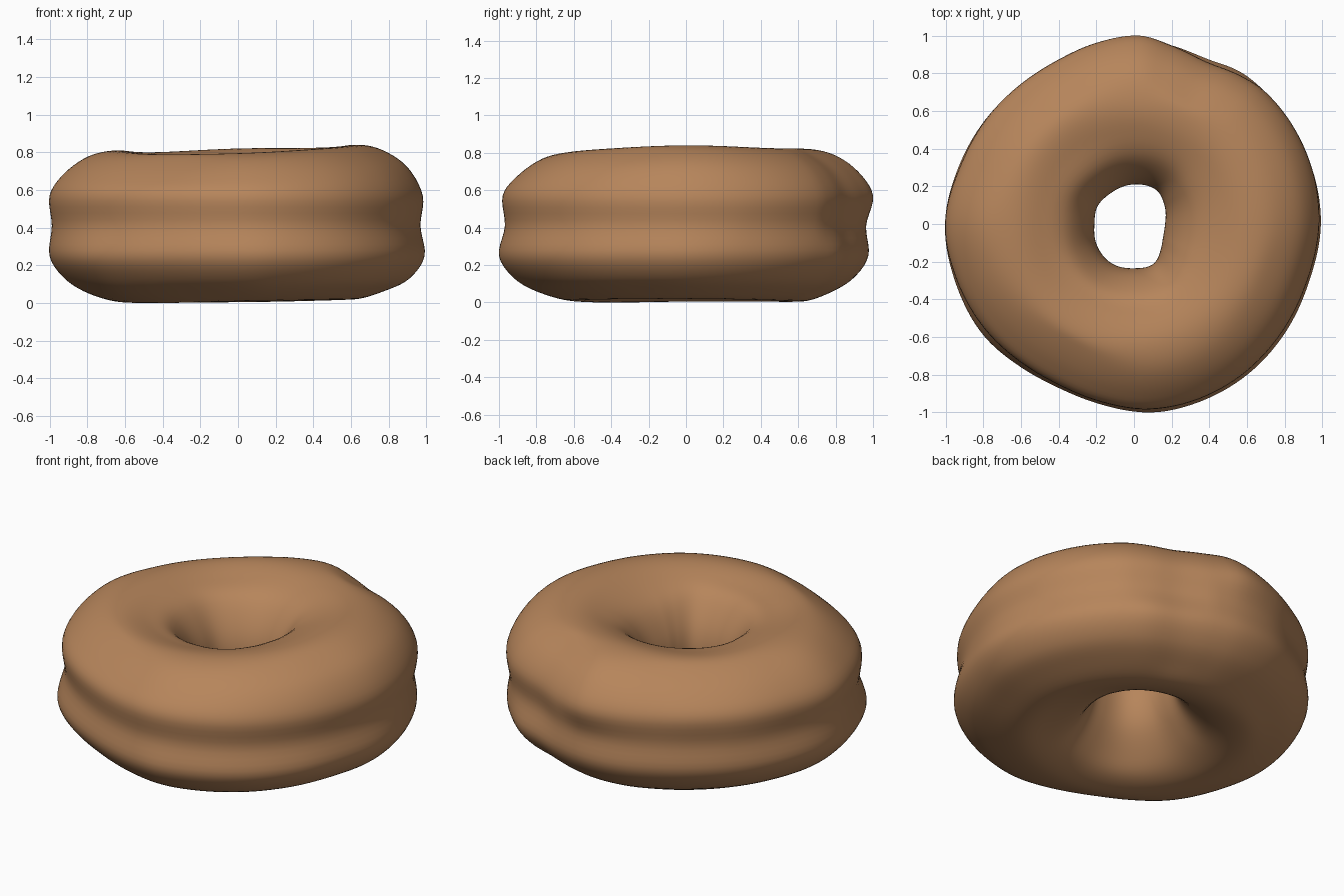
import bpy, bmesh, math

if "Cube" in bpy.data.objects:
    bpy.data.objects.remove(bpy.data.objects["Cube"])

# Outline tables: (angle in degrees, value), read around the ring
LOWER = [(0, .99), (24, .985), (46, .985), (55, .985), (66, .958), (78, .965), (88, .975),
         (102, .97), (115, .955), (129, .95), (146, .962), (162, .977), (180, 1.0),
         (197, .996), (216, .994), (232, .968), (245, .957), (258, .97), (276, 1.005),
         (287, 1.006), (307, 1.0), (324, .988), (342, .977)]
UPPER = [(0, .98), (24, .988), (46, .985), (55, .965), (66, .94), (78, .965), (88, 1.0),
         (102, .98), (115, .957), (129, .953), (146, .96), (162, .97), (180, 1.0),
         (197, .985), (216, .965), (232, .945), (245, .94), (258, .955), (276, .985),
         (300, .985), (324, .97), (342, .965)]
HOLE = [(0, .165), (32, .19), (56, .215), (90, .21), (127, .205), (155, .215), (180, .21),
        (207, .225), (240, .24), (270, .235), (296, .235), (317, .195), (335, .17)]
TOP = [(0, .84), (45, .825), (90, .82), (135, .80), (180, .81), (225, .79), (270, .795), (315, .82)]
BOTTOM = [(0, .02), (90, .005), (180, .005), (225, .0), (270, .01)]


def ring_value(table, a):
    """Smooth periodic interpolation of a table (cubic Hermite)."""
    n = len(table)

    def at(i):
        return table[i % n][0] + 360 * (i // n), table[i % n][1]
    i = max(k for k in range(n) if table[k][0] <= a)
    (a0, v0), (a1, v1), (a2, v2), (a3, v3) = [at(i + k) for k in (-1, 0, 1, 2)]
    h = a2 - a1
    t = (a - a1) / h
    m1, m2 = (v2 - v0) / (a2 - a0) * h, (v3 - v1) / (a3 - a1) * h
    return ((2*t**3 - 3*t*t + 1) * v1 + (t**3 - 2*t*t + t) * m1
            + (3*t*t - 2*t**3) * v2 + (t**3 - t*t) * m2)


def catmull(points, steps):
    """Closed smooth curve through the section points."""
    out, n = [], len(points)
    for i in range(n):
        p = [points[(i + k) % n] for k in (-1, 0, 1, 2)]
        for s in range(steps):
            t = s / steps
            out.append(tuple(.5 * (2*b + (c-a)*t + (2*a-5*b+4*c-d)*t*t + (3*b-a-3*c+d)*t**3)
                             for a, b, c, d in zip(*p)))
    return out


def section(a):
    """Cross-section (radius, height) of the dough at angle a."""
    lo, up, hole = (ring_value(t, a) for t in (LOWER, UPPER, HOLE))
    top, bot = ring_value(TOP, a), ring_value(BOTTOM, a)
    mid = min(lo, up) - .012
    pts = [(hole, .41), (hole + .035, .57), (hole + .14, .72), (.50, top - .025), (.64, top),
           (up - .21, top - .03), (up - .08, top - .12), (up, .57), (mid, .41), (lo, .25),
           (lo - .08, .13), (lo - .21, bot + .045), (.62, bot), (.48, bot + .025),
           (hole + .14, .11), (hole + .035, .25)]
    return catmull(pts, 5)


# Doughnut ring
bm = bmesh.new()
SEG = 144
rings = []
for i in range(SEG):
    a = 360 * i / SEG
    c, s = math.cos(math.radians(a)), math.sin(math.radians(a))
    rings.append([bm.verts.new((r * c, r * s, z)) for r, z in section(a)])
m = len(rings[0])
for i in range(SEG):
    A, B = rings[i], rings[(i + 1) % SEG]
    for j in range(m):
        bm.faces.new((A[j], A[(j + 1) % m], B[(j + 1) % m], B[j]))
bmesh.ops.recalc_face_normals(bm, faces=bm.faces)
for f in bm.faces:
    f.smooth = True
mesh = bpy.data.meshes.new("doughnut")
bm.to_mesh(mesh)
bm.free()
mat = bpy.data.materials.new("golden brown dough")
mat.diffuse_color = (.47, .235, .105, 1)
mat.use_nodes = True
mat.node_tree.nodes["Principled BSDF"].inputs["Base Color"].default_value = mat.diffuse_color
mesh.materials.append(mat)
bpy.context.collection.objects.link(bpy.data.objects.new("doughnut", mesh))
